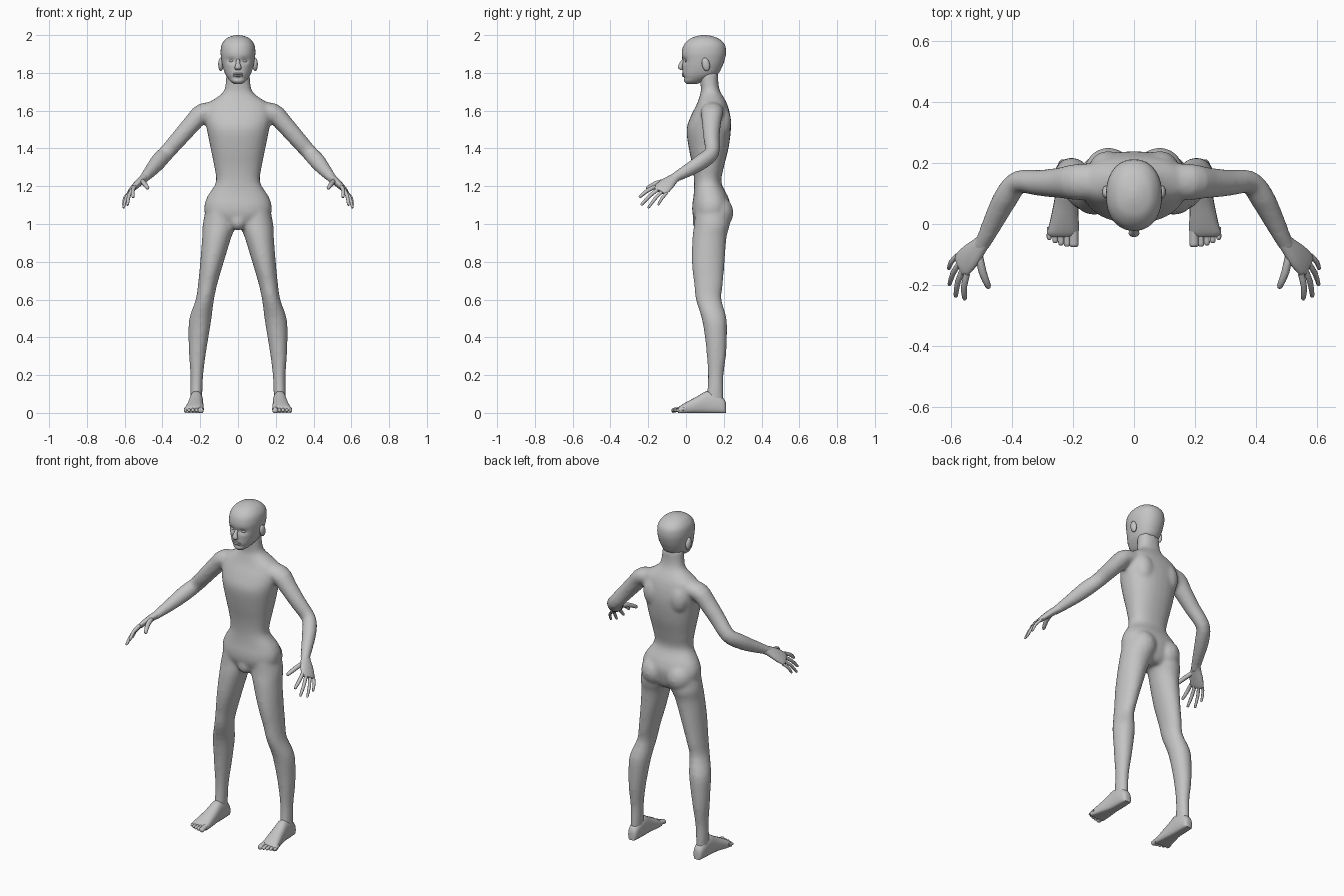
import bpy, bmesh, math
from mathutils import Vector, Matrix

cube = bpy.data.objects.get("Cube")
if cube:
    bpy.data.objects.remove(cube, do_unlink=True)

skin = bpy.data.materials.new("plain grey")
skin.use_nodes = True
skin.diffuse_color = (0.55, 0.55, 0.55, 1)
skin.node_tree.nodes["Principled BSDF"].inputs["Base Color"].default_value = (0.55, 0.55, 0.55, 1)
SIDES = (1, -1)


def smooth_path(keys, steps):
    """Catmull-Rom through tuples of any length."""
    ks = [Vector(k) for k in keys]
    out = []
    for i in range(len(ks) - 1):
        p0, p1, p2, p3 = ks[max(i - 1, 0)], ks[i], ks[i + 1], ks[min(i + 2, len(ks) - 1)]
        for s in range(steps):
            t = s / steps
            out.append(0.5 * (2 * p1 + (p2 - p0) * t + (2 * p0 - 5 * p1 + 4 * p2 - p3) * t * t
                              + (3 * p1 - p0 - 3 * p2 + p3) * t ** 3))
    return out + [ks[-1]]


def tube(bm, keys, side, axis=None, n=20, steps=3, power=2.0, flip=1, floor=None):
    """Loft of (x, y, z, radius along side, radius across)."""
    path = smooth_path(keys, steps)
    rings = []
    for i, k in enumerate(path):
        t = Vector(axis) if axis else path[min(i + 1, len(path) - 1)].to_3d() - path[max(i - 1, 0)].to_3d()
        c = Vector(k[:3])
        t.normalize()
        u = Vector(side)
        u = (u - t * u.dot(t)).normalized()
        v = t.cross(u)
        ring = []
        for j in range(n):
            a = 2 * math.pi * j / n
            ca, sa = math.cos(a), math.sin(a)
            p = c + u * max(k[3], 0.002) * math.copysign(abs(ca) ** (2 / power), ca) \
                + v * max(k[4], 0.002) * math.copysign(abs(sa) ** (2 / power), sa)
            if floor is not None:
                p.z = max(p.z, floor)
            ring.append(bm.verts.new((p.x * flip, p.y, p.z)))
        rings.append(ring)
    for r0, r1 in zip(rings, rings[1:]):
        for j in range(n):
            bm.faces.new((r0[j], r0[j - 1], r1[j - 1], r1[j]))
    bm.faces.new(rings[0])
    bm.faces.new(rings[-1][::-1])


def upright(bm, rows, **kw):
    """Loft up z from rows of (z, x in, x out, y front, y back)."""
    keys = [((a + b) / 2, (f + k) / 2, z, (b - a) / 2, (k - f) / 2) for z, a, b, f, k in rows]
    tube(bm, keys, (1, 0, 0), axis=(0, 0, 1), **kw)


def ball(bm, centre, radii, tilt=0):
    m = Matrix.Translation(centre) @ Matrix.Rotation(tilt, 4, 'X') @ Matrix.Diagonal((*radii, 1))
    bmesh.ops.create_uvsphere(bm, u_segments=16, v_segments=10, radius=1, matrix=m)


def finish(bm, name, angle=60):
    bmesh.ops.recalc_face_normals(bm, faces=bm.faces)
    me = bpy.data.meshes.new(name)
    bm.to_mesh(me)
    bm.free()
    me.materials.append(skin)
    me.polygons.foreach_set("use_smooth", [True] * len(me.polygons))
    me.set_sharp_from_angle(angle=math.radians(angle))
    ob = bpy.data.objects.new(name, me)
    bpy.context.scene.collection.objects.link(ob)
    return ob


# Body: torso and neck
bm = bmesh.new()
torso = [(0.975, .05, .08, .19), (1.0, .12, .055, .215), (1.05, .172, .035, .23), (1.1, .178, .033, .235),
         (1.15, .16, .04, .22), (1.22, .117, .043, .187), (1.3, .125, .035, .2), (1.4, .145, .015, .225),
         (1.5, .165, .003, .238), (1.57, .178, .025, .235), (1.63, .168, .055, .22),
         (1.67, .112, .07, .2), (1.7, .077, .078, .182), (1.74, .066, .077, .172), (1.8, .062, .07, .17)]
upright(bm, [(z, -w, w, f, b) for z, w, f, b in torso], n=28, power=2.3)
ball(bm, (0, .075, 1.015), (.045, .042, .05))

leg = [(1.1, .03, .165, .05, .22), (1.0, .012, .187, .043, .232), (.93, .035, .19, .034, .215),
       (.8, .075, .2, .03, .205), (.68, .11, .212, .043, .195), (.6, .127, .224, .052, .188),
       (.5, .14, .258, .083, .215), (.4, .156, .262, .1, .217), (.3, .172, .259, .11, .212),
       (.2, .184, .252, .116, .199), (.12, .188, .252, .112, .198), (.04, .192, .25, .1, .2)]
arm = [(.09, .14, 1.6, .06, .045), (.185, .138, 1.59, .06, .05), (.24, .135, 1.535, .051, .048),
       (.31, .135, 1.455, .043, .045), (.378, .138, 1.378, .038, .042), (.418, .09, 1.335, .04, .044),
       (.455, .02, 1.29, .035, .037), (.495, -.06, 1.245, .027, .026), (.51, -.078, 1.23, .026, .024)]
for s in SIDES:
    upright(bm, leg, flip=s)
    tube(bm, arm, (.3, 1, 0), flip=s)
    ball(bm, (s * .084, .165, 1.06), (.082, .087, .09))
    ball(bm, (s * .085, .19, 1.54), (.06, .05, .085))
body = finish(bm, "body")
remesh = body.modifiers.new("blend", 'REMESH')
remesh.mode = 'VOXEL'
remesh.voxel_size = 0.01
remesh.use_smooth_shade = True
relax = body.modifiers.new("relax", 'SMOOTH')
relax.factor = 0.5
relax.iterations = 6

# Head with eye hollows, brow and chin
bm = bmesh.new()
skull = [(1.742, .022, .003, .06), (1.758, .043, -.012, .1), (1.79, .066, -.017, .165), (1.83, .08, -.018, .19),
         (1.87, .088, -.02, .205), (1.91, .092, -.022, .212), (1.95, .086, -.01, .205), (1.98, .064, .02, .175),
         (1.994, .036, .055, .14), (2.0, .01, .085, .11)]
upright(bm, [(z, -w, w, f, b) for z, w, f, b in skull], n=40, steps=5, power=2.2)
for v in bm.verts:
    if v.co.y < .06:
        dx, dz = abs(v.co.x) - .034, v.co.z - 1.865
        v.co.y += .014 * math.exp(-dx * dx / .0004 - dz * dz / .0002)
        v.co.y += .007 * math.exp(-(v.co.z - 1.772) ** 2 / .0001 - v.co.x ** 2 / .002)
finish(bm, "head")

# Face details
bm = bmesh.new()
tube(bm, [(0, -.01, 1.875, .009, .008), (0, -.024, 1.85, .011, .012), (0, -.03, 1.828, .018, .013),
          (0, -.022, 1.815, .012, .008)], (1, 0, 0), axis=(0, 0, 1), n=14)
finish(bm, "nose")
bm = bmesh.new()
for dz in SIDES:
    ball(bm, (0, -.012, 1.79 + dz * .005), (.026, .01, .006))
finish(bm, "lips")
bm = bmesh.new()
for s in SIDES:
    ball(bm, (s * .034, .007, 1.863), (.015, .013, .008))
finish(bm, "eyes")
bm = bmesh.new()
for s in SIDES:
    ball(bm, (s * .091, .105, 1.845), (.014, .021, .036), tilt=.2)
finish(bm, "ears")

# Hands: palm, four fingers and thumb
bm = bmesh.new()
across = Vector((.035, .065, -.035))
index_knuckle, little_knuckle = Vector((.548, -.163, 1.198)), Vector((.58, -.103, 1.163))
tips = [(.555, -.248, 1.14), (.585, -.238, 1.1), (.606, -.2, 1.085), (.608, -.148, 1.1)]


def finger(bm, a, b, r, s, lift):
    a, b = Vector(a), Vector(b)
    mid = a.lerp(b, .5) + Vector(lift)
    end = b - (b - mid).normalized() * r * .6
    tube(bm, [(*a, r, r), (*mid, r, r), (*end, r * .75, r * .75), (*b, r * .2, r * .2)],
         across, n=10, steps=2, flip=s)


for s in SIDES:
    palm = [(.488, -.048, 1.25, .025, .022), (.505, -.07, 1.237, .03, .021), (.535, -.103, 1.21, .042, .019),
            (.563, -.132, 1.182, .044, .014), (.572, -.141, 1.173, .036, .008)]
    tube(bm, palm, across, n=16, flip=s)
    for i, tip in enumerate(tips):
        finger(bm, index_knuckle.lerp(little_knuckle, i / 3), tip, .0105 - .0008 * i, s, (.006, 0, .007))
    finger(bm, (.51, -.095, 1.23), (.476, -.21, 1.188), .013, s, (.004, -.004, .007))
finish(bm, "hands")

# Feet and toes
bm = bmesh.new()
foot = [(.212, .203, .237, .05), (.2, .192, .248, .075), (.16, .187, .254, .105), (.11, .185, .257, .115),
        (.06, .183, .265, .088), (0, .181, .278, .056), (-.03, .182, .286, .038), (-.042, .188, .28, .026)]
keys = [((a + b) / 2, y, h / 2 - .006, (b - a) / 2, h / 2 + .006) for y, a, b, h in foot]
for s in SIDES:
    tube(bm, keys, (1, 0, 0), axis=(0, -1, 0), power=2.4, flip=s, floor=0)
    for i in range(5):
        r = .015 if i == 0 else .0105 - .0006 * i
        x, y = .197 + .0195 * i + (.003 if i else 0), -.076 + .0015 * i * i
        tube(bm, [(x, -.01, .022, r, r), (x, y + .022, .016, r, r * .9), (x, y + .006, .013, r, r * .9),
                  (x, y, .012, r * .5, r * .5)], (1, 0, 0), axis=(0, -1, 0), n=10, flip=s, floor=0)
finish(bm, "feet")
